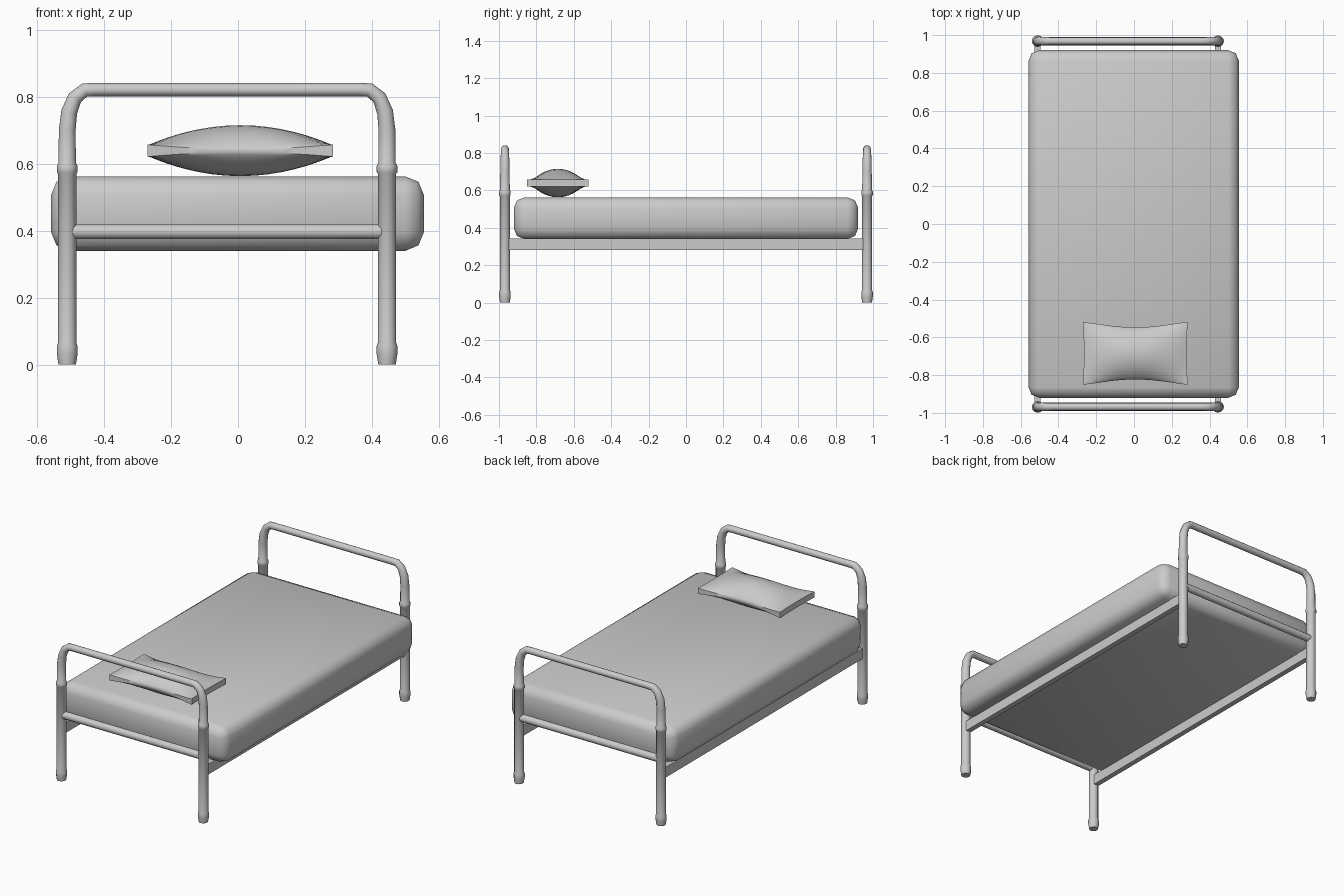
import bpy, bmesh, math

if "Cube" in bpy.data.objects:
    bpy.data.objects.remove(bpy.data.objects["Cube"])

CX = -0.0325      # centre line of the metal frame
HALF = 0.4775     # half distance between legs
END_Y = 0.968     # y of the end frames


def smooth(obj, angle=40):
    bpy.ops.object.select_all(action='DESELECT')
    obj.select_set(True)
    bpy.context.view_layer.objects.active = obj
    bpy.ops.object.shade_smooth_by_angle(angle=math.radians(angle))


def tube(name, points):
    """Round tube through (x, y, z, radius) points."""
    cu = bpy.data.curves.new(name, 'CURVE')
    cu.dimensions = '3D'
    cu.bevel_depth = 1.0
    cu.bevel_resolution = 4
    cu.use_fill_caps = True
    sp = cu.splines.new('POLY')
    sp.points.add(len(points) - 1)
    for p, (x, y, z, r) in zip(sp.points, points):
        p.co = (x, y, z, 1)
        p.radius = r
    obj = bpy.data.objects.new(name, cu)
    bpy.context.collection.objects.link(obj)
    bpy.ops.object.select_all(action='DESELECT')
    obj.select_set(True)
    bpy.context.view_layer.objects.active = obj
    bpy.ops.object.convert(target='MESH')
    smooth(bpy.context.object, 50)


def box(name, lo, hi, bevel=0, segments=2):
    bpy.ops.mesh.primitive_cube_add(size=1, location=[(a + b) / 2 for a, b in zip(lo, hi)])
    obj = bpy.context.object
    obj.name = name
    obj.scale = [b - a for a, b in zip(lo, hi)]
    bpy.ops.object.transform_apply(location=False, rotation=False, scale=True)
    if bevel:
        m = obj.modifiers.new('bevel', 'BEVEL')
        m.width = bevel
        m.segments = segments
        bpy.ops.object.modifier_apply(modifier=m.name)
        smooth(obj, 60)
    return obj


# End frames: feet, legs, collars and bent top rail in one tube
side = [(HALF, 0, .026), (HALF, .032, .031), (HALF, .055, .031), (HALF, .065, .0275),
        (HALF, .57, .0275), (HALF, .575, .031), (HALF, .593, .031), (HALF, .602, .026),
        (HALF, .70, .025), (HALF - .006, .755, .024), (HALF - .023, .797, .022),
        (HALF - .052, .82, .021), (HALF - .08, .821, .02)]
for label, s in (("front", -1), ("back", 1)):
    y = s * END_Y
    path = [(CX - x, y, z, r) for x, z, r in side]
    path += [(CX + x, y, z, r) for x, z, r in reversed(side)]
    tube(label + "_end_frame", path)
    tube(label + "_crossbar", [(CX - HALF, y, .397, .022), (CX + HALF, y, .397, .022)])

# Side rails
for label, s in (("left", -1), ("right", 1)):
    x = CX + s * HALF
    box(label + "_side_rail", (x - .016, -END_Y + .01, .28), (x + .016, END_Y - .01, .343))

# Mattress
box("mattress", (-.558, -.92, .34), (.555, .92, .562), .055)

# Pillow: two domed grids joined by a thin border band
NX, NY = 20, 14
bm = bmesh.new()
layers = []
for s in (1, -1):
    rows = []
    for j in range(NY + 1):
        v = math.sin((j / NY - .5) * math.pi)
        row = []
        for i in range(NX + 1):
            u = math.sin((i / NX - .5) * math.pi)
            edge = .018 - .013 * (1 - u * u) * v * v
            h = edge + .058 * (1 - u * u) * max(0, 1 - v * v) ** .75
            x = .007 + u * (.277 - .005 * (1 - v * v))
            y = -.685 + v * (.165 - .027 * (1 - u * u) ** 1.5)
            row.append(bm.verts.new((x, y, .639 + s * h)))
        rows.append(row)
    for j in range(NY):
        for i in range(NX):
            q = [rows[j][i], rows[j][i + 1], rows[j + 1][i + 1], rows[j + 1][i]]
            bm.faces.new(q[::s])
    rim = rows[0][:-1] + [r[-1] for r in rows[:-1]] + rows[-1][:0:-1] + [r[0] for r in rows[:0:-1]]
    layers.append(rim)
top, bottom = layers
for k in range(len(top)):
    n = (k + 1) % len(top)
    bm.faces.new((bottom[k], bottom[n], top[n], top[k]))
bmesh.ops.recalc_face_normals(bm, faces=bm.faces)
me = bpy.data.meshes.new("pillow")
bm.to_mesh(me)
bm.free()
pillow = bpy.data.objects.new("pillow", me)
bpy.context.collection.objects.link(pillow)
smooth(pillow, 35)
